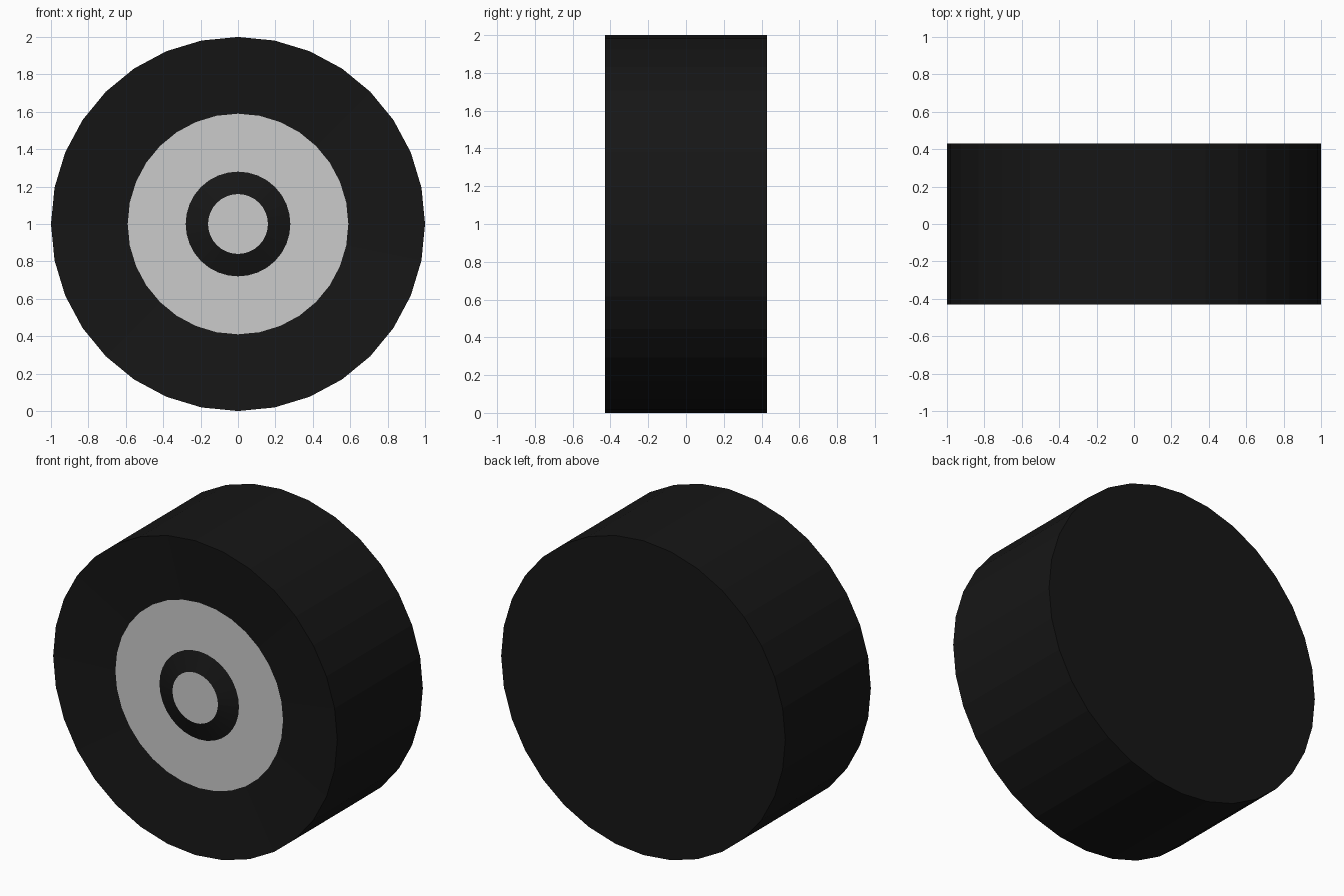
import bpy, bmesh
from math import pi, sin, cos

if "Cube" in bpy.data.objects:
    bpy.data.objects.remove(bpy.data.objects["Cube"])

SEGMENTS = 32
CENTRE_Z = 1.0

rubber = bpy.data.materials.new("black_rubber")
rubber.diffuse_color = (0.008, 0.008, 0.008, 1)
rubber.use_nodes = True
rubber.node_tree.nodes["Principled BSDF"].inputs["Base Color"].default_value = rubber.diffuse_color


def lathe(name, profile, material=None):
    """Spin (radius, y) points round the wheel axle; radius 0 closes to a point."""
    bm = bmesh.new()
    rings = []
    for r, y in profile:
        if r == 0:
            rings.append([bm.verts.new((0, y, CENTRE_Z))] * SEGMENTS)
        else:
            rings.append([bm.verts.new((r * cos(2 * pi * i / SEGMENTS), y,
                                        CENTRE_Z + r * sin(2 * pi * i / SEGMENTS)))
                          for i in range(SEGMENTS)])
    for a, b in zip(rings, rings[1:]):
        for i in range(SEGMENTS):
            j = (i + 1) % SEGMENTS
            corners = list(dict.fromkeys((a[i], b[i], b[j], a[j])))
            bm.faces.new(corners)
    mesh = bpy.data.meshes.new(name)
    bm.normal_update()
    bm.to_mesh(mesh)
    bm.free()
    # profiles run from front to back, so make the normals face outward
    mesh.flip_normals() if mesh.polygons[0].normal.y > 0 else None
    obj = bpy.data.objects.new(name, mesh)
    bpy.context.collection.objects.link(obj)
    if material:
        mesh.materials.append(material)
    return obj


FRONT, DISH, BACK = -0.43, -0.39, 0.43

# Tyre: dished front wall, flat tread, plain closed back
lathe("tyre", [(0.59, DISH), (1.0, FRONT), (1.0, BACK), (0, BACK)], rubber)
# Recessed metal rim
lathe("rim_plate", [(0.28, DISH), (0.59, DISH)])
# Tapered dark collar around the axle
lathe("hub_collar", [(0.16, FRONT), (0.28, DISH)], rubber)
# Metal cap on the axle end
lathe("hub_cap", [(0, FRONT), (0.16, FRONT)])
